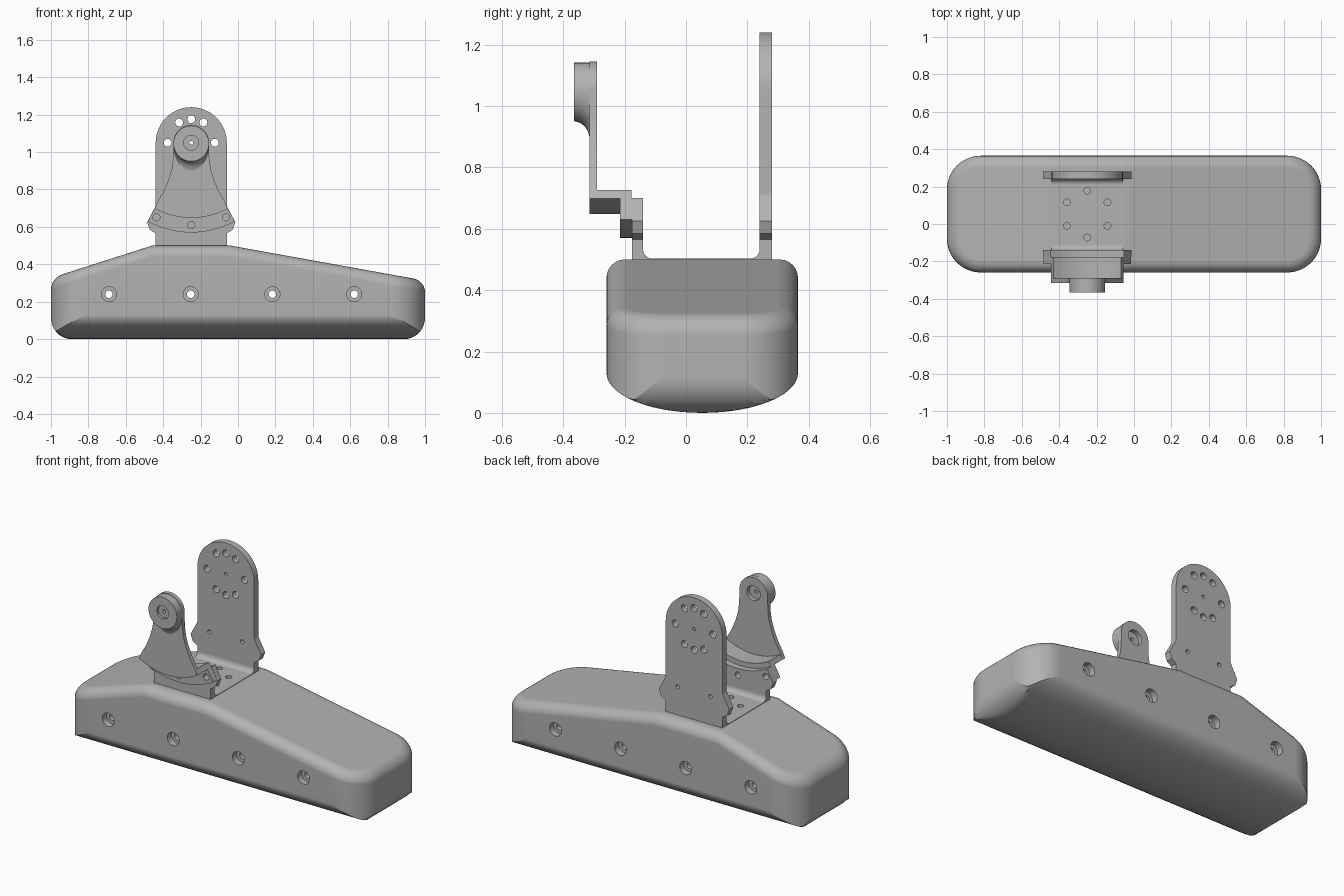
import bpy, bmesh
from math import sin, cos, pi, sqrt, radians
from mathutils import Matrix, Vector

if "Cube" in bpy.data.objects:
    bpy.data.objects.remove(bpy.data.objects["Cube"])

grey = bpy.data.materials.new("plain grey")
grey.use_nodes = True
grey.diffuse_color = (0.45, 0.45, 0.45, 1)
grey.node_tree.nodes["Principled BSDF"].inputs["Base Color"].default_value = grey.diffuse_color

CX, PIVOT = -0.25, 1.05      # bracket centre line and pivot height


def add_object(name, bm):
    bmesh.ops.recalc_face_normals(bm, faces=bm.faces)
    mesh = bpy.data.meshes.new(name)
    bm.to_mesh(mesh)
    bm.free()
    mesh.materials.append(grey)
    obj = bpy.data.objects.new(name, mesh)
    bpy.context.collection.objects.link(obj)
    return obj


def loft(name, rings):
    """Skin closed rings of points and cap both ends."""
    bm = bmesh.new()
    rows = [[bm.verts.new(p) for p in ring] for ring in rings]
    n = len(rows[0])
    for a, b in zip(rows, rows[1:]):
        for i in range(n):
            j = (i + 1) % n
            bm.faces.new((a[i], a[j], b[j], b[i]))
    bm.faces.new(rows[0])
    bm.faces.new(rows[-1])
    return add_object(name, bm)


def plate(name, outline, y0, y1):
    """Extrude an (x, z) outline, x measured from the bracket centre line."""
    return loft(name, [[(CX + x, y, z) for x, z in outline] for y in (y0, y1)])


def arc(radius, start, end, steps=24):
    """Points about the pivot; angles in degrees from straight down."""
    angles = [radians(start + (end - start) * i / steps) for i in range(steps + 1)]
    return [(radius * sin(a), PIVOT - radius * cos(a)) for a in angles]


def cut(obj, holes, axis="Y"):
    """Cut cylinders given as (centre, radius, length)."""
    bm = bmesh.new()
    turn = Matrix.Rotation(pi / 2, 4, "X") if axis == "Y" else Matrix()
    for centre, radius, length in holes:
        bmesh.ops.create_cone(bm, cap_ends=True, segments=28, radius1=radius, radius2=radius,
                              depth=length, matrix=Matrix.Translation(Vector(centre)) @ turn)
    cutter = add_object("hole_cutter", bm)
    cutter.hide_render = True
    mod = obj.modifiers.new("holes", "BOOLEAN")
    mod.operation, mod.solver, mod.object = "DIFFERENCE", "EXACT", cutter
    bpy.context.view_layer.objects.active = obj
    bpy.ops.object.modifier_apply(modifier=mod.name)
    bpy.data.objects.remove(cutter)


def finish(obj):
    bpy.ops.object.select_all(action="DESELECT")
    obj.select_set(True)
    bpy.context.view_layer.objects.active = obj
    bpy.ops.object.shade_smooth_by_angle(angle=radians(32))
    mod = obj.modifiers.new("weighted normals", "WEIGHTED_NORMAL")
    mod.keep_sharp = True


# Body: rounded plan, sloped shoulders, bowed underside
YC, HALF, CORNER, FILLET = 0.053, 0.312, 0.18, 0.06
TS = [sin(pi / 2 * i / 12) for i in range(-12, 13)]


def columns(inset):
    """(x, half width) stations of the plan outline, shrunk by inset."""
    r = CORNER - inset
    ends = [(1 - CORNER + r * cos(a), HALF - CORNER + r * sin(a))
            for a in (pi / 2 * i / 12 for i in range(13))]
    mids = [0.6, 0.3, 0, -0.02, -0.04, -0.06, -0.1, -0.4, -0.44, -0.46, -0.48, -0.52, -0.7]
    return ends + [(x, HALF - inset) for x in mids] + [(-x, w) for x, w in reversed(ends)]


def top_z(x):
    return 0.5 - max(0, -0.46 - x) * 0.32 - max(0, x + 0.04) * 0.18


def bottom_z(x, y):
    u = min(1, abs(y - YC) / HALF)
    v = max(0, (abs(x) - 0.89) / 0.11)
    return max(0.13 * (1 - sqrt(1 - u * u)), 0.115 * (1 - sqrt(max(0, 1 - v * v))))


def grid_points(inset, height):
    return [[(x, YC + w * t, height(x, YC + w * t)) for t in TS] for x, w in columns(inset)]


def rim(grid):
    return (grid[0] + [c[-1] for c in grid[1:-1]] + grid[-1][::-1]
            + [c[0] for c in grid[-2:0:-1]])


bm = bmesh.new()
levels = [grid_points(0, bottom_z)]
for step in range(7):
    a = pi / 2 * step / 6
    drop = FILLET * (1 - sin(a))
    levels.append(grid_points(FILLET * (1 - cos(a)), lambda x, y, d=drop: top_z(x) - d))
rims = []
for k, level in enumerate(levels):
    if k in (0, len(levels) - 1):
        verts = [[bm.verts.new(p) for p in col] for col in level]
        for a, b in zip(verts, verts[1:]):
            for i in range(len(TS) - 1):
                bm.faces.new((a[i], a[i + 1], b[i + 1], b[i]))
        rims.append(rim(verts))
    else:
        rims.append([bm.verts.new(p) for p in rim(level)])
for a, b in zip(rims, rims[1:]):
    for i in range(len(a)):
        j = (i + 1) % len(a)
        bm.faces.new((a[i], a[j], b[j], b[i]))
body = add_object("body", bm)

# Screw holes through the body, with a counterbore on each face
screw_x = [-0.69 + 0.437 * i for i in range(4)]
for side in (-1, 1):
    cut(body, [((x, YC + side * HALF, 0.24), 0.04, 0.08) for x in screw_x])
cut(body, [((x, YC, 0.24), 0.02, 1) for x in screw_x])

# Base strip of the bracket, curving up into both uprights
curve = [radians(15 * i) for i in range(7)]
profile = ([(-0.11 - 0.03 * sin(a), 0.533 - 0.03 * cos(a)) for a in reversed(curve)]
           + [(0.21 + 0.03 * sin(a), 0.533 - 0.03 * cos(a)) for a in curve]
           + [(0.24, 0.49), (-0.14, 0.49)])
base = loft("bracket_base", [[(CX + x, y, z) for y, z in profile] for x in (-0.19, 0.19)])
hexagon = [((CX + 0.125 * sin(pi / 3 * i), YC + 0.125 * cos(pi / 3 * i), 0.5), 0.018, 0.1)
           for i in range(6)]
cut(base, hexagon, "Z")
cut(body, hexagon, "Z")

# Rear upright with rounded top, side ears and a ring of holes
ear = [(0.19, 0.49), (0.19, 0.565), (0.222, 0.585), (0.236, 0.625), (0.196, 0.7)]
left_ear = [(-x, z) for x, z in reversed(ear)]
rear = plate("rear_upright", ear + [(0.19, 0.715)] + arc(0.19, 90, 270, 40)
             + [(-0.19, 0.715)] + left_ear, 0.24, 0.28)
ring = [(0.126 * sin(radians(a)), PIVOT + 0.126 * cos(radians(a)), 0.021)
        for a in (0, 31, 90, 149, 180, 211, 270, 329)]
ring += [(0, PIVOT, 0.01), (-0.11, 0.67, 0.012), (0.11, 0.67, 0.012)]
cut(rear, [((CX + x, 0.26, z), r, 0.2) for x, z, r in ring])

# Front upright with a concave top, and the curved clamp in front of it
front = plate("front_upright", ear + arc(0.4, 29, -29) + left_ear, -0.176, -0.14)
clamp = plate("curved_clamp", arc(0.48, -29, 29) + arc(0.4, 29, -29), -0.215, -0.176)
bolts = [((CX + x, -0.18, z), 0.019, 0.2) for x, z in arc(0.44, -25, 25, 2)]
cut(front, bolts)
cut(clamp, bolts)

# Curved shelf joining the clamp to the swing arm
shelf = plate("curved_shelf", arc(0.402, -29, 29) + arc(0.37, 29, -29), -0.314, -0.178)

# Flared swing arm
flank = [(0.18, 0.735), (0.148, 0.79), (0.122, 0.85), (0.104, 0.91), (0.096, 0.97)]
arm = plate("swing_arm", arc(0.401, -29, 29) + flank + arc(0.095, 90, 270)
            + [(-x, z) for x, z in reversed(flank)], -0.315, -0.29)

# Pivot boss, its lower side sweeping down into the arm
rings = []
for y, stretch in [(-0.365, 1), (-0.345, 1.06), (-0.33, 1.18), (-0.32, 1.35),
                   (-0.314, 1.55), (-0.291, 1.55)]:
    ring_pts = []
    for i in range(48):
        a = 2 * pi * i / 48
        k = stretch if sin(a) < 0 else 1
        ring_pts.append((CX + 0.095 * cos(a), y, PIVOT + 0.095 * k * sin(a) - 0.004))
    rings.append(ring_pts)
boss = loft("pivot_boss", rings)
for part in (boss, arm):
    cut(part, [((CX, -0.365, PIVOT), 0.04, 0.03), ((CX, -0.29, PIVOT), 0.045, 0.05)])
    cut(part, [((CX, -0.33, PIVOT), 0.01, 0.3)])

for part in (body, base, rear, front, clamp, shelf, arm, boss):
    finish(part)
